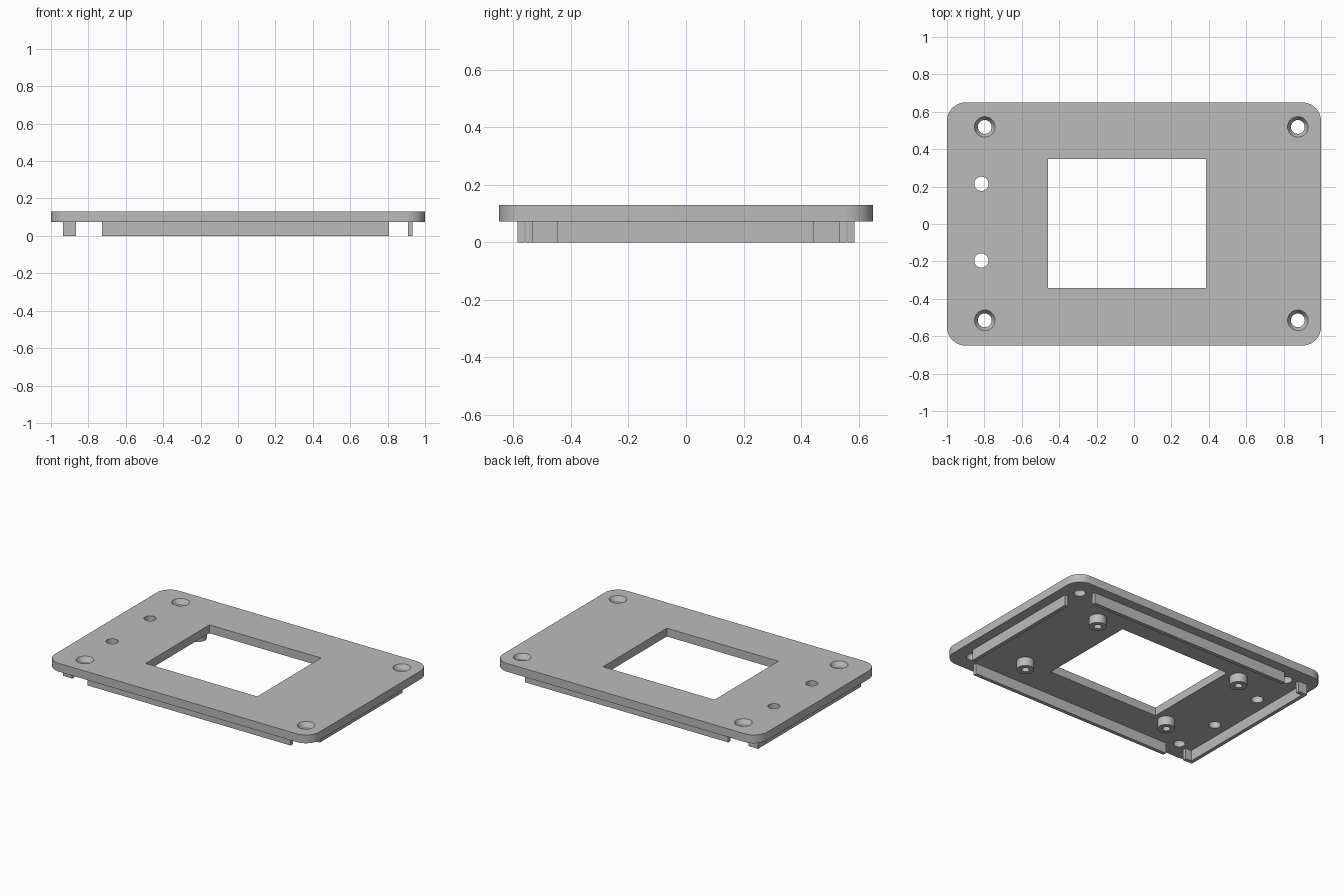
import bpy, bmesh, math
from mathutils import Vector

if "Cube" in bpy.data.objects:
    bpy.data.objects.remove(bpy.data.objects["Cube"], do_unlink=True)

grey = bpy.data.materials.new("plain grey")
grey.use_nodes = True
grey.diffuse_color = (0.5, 0.5, 0.5, 1)
grey.node_tree.nodes["Principled BSDF"].inputs["Base Color"].default_value = (0.5, 0.5, 0.5, 1)

BOTTOM, TOP = 0.073, 0.13   # faces of the plate


def finish(bm, name):
    bmesh.ops.recalc_face_normals(bm, faces=bm.faces)
    mesh = bpy.data.meshes.new(name)
    bm.to_mesh(mesh)
    bm.free()
    mesh.materials.append(grey)
    ob = bpy.data.objects.new(name, mesh)
    bpy.context.collection.objects.link(ob)
    return ob


def prism(name, outline, z0, z1):
    """Extrude a flat outline from z0 up to z1."""
    bm = bmesh.new()
    face = bm.faces.new([bm.verts.new((x, y, z0)) for x, y in outline])
    new = bmesh.ops.extrude_face_region(bm, geom=[face])["geom"]
    bmesh.ops.translate(bm, vec=(0, 0, z1 - z0),
                        verts=[v for v in new if isinstance(v, bmesh.types.BMVert)])
    return finish(bm, name)


def box(name, x0, x1, y0, y1, z0=0, z1=BOTTOM):
    return prism(name, [(x0, y0), (x1, y0), (x1, y1), (x0, y1)], z0, z1)


def lathe(name, profile, x, y, steps=32):
    """Turn a (radius, height) profile around a vertical axis."""
    bm = bmesh.new()
    verts = [bm.verts.new((r, 0, z)) for r, z in profile]
    edges = [bm.edges.new(pair) for pair in zip(verts, verts[1:])]
    bmesh.ops.spin(bm, geom=verts + edges, cent=(0, 0, 0), axis=(0, 0, 1),
                   angle=math.tau, steps=steps)
    bmesh.ops.remove_doubles(bm, verts=bm.verts, dist=1e-4)
    bmesh.ops.translate(bm, verts=bm.verts, vec=(x, y, 0))
    return finish(bm, name)


def cut(target, cutter):
    mod = target.modifiers.new("cut", "BOOLEAN")
    mod.operation, mod.solver, mod.object = "DIFFERENCE", "EXACT", cutter
    bpy.context.view_layer.objects.active = target
    bpy.ops.object.modifier_apply(modifier=mod.name)
    bpy.data.objects.remove(cutter, do_unlink=True)


def smooth(ob):
    bpy.ops.object.select_all(action="DESELECT")
    ob.select_set(True)
    bpy.context.view_layer.objects.active = ob
    bpy.ops.object.shade_smooth_by_angle(angle=math.radians(30))


# Plate with rounded corners
radius, outline = 0.1, []
for i, (sx, sy) in enumerate([(1, 1), (-1, 1), (-1, -1), (1, -1)]):
    for k in range(13):
        a = math.radians(90 * i + 7.5 * k)
        outline.append((sx * (1 - radius) + radius * math.cos(a),
                        sy * (0.65 - radius) + radius * math.sin(a)))
plate = prism("plate", outline, BOTTOM, TOP)

# Window, countersunk corner holes and plain holes
cut(plate, box("window_cutter", -0.46, 0.385, -0.342, 0.348, 0, 0.2))
countersink = [(0, 0.02), (0.037, 0.02), (0.037, 0.1), (0.055, TOP), (0.055, 0.16), (0, 0.16)]
for x in (-0.798, 0.876):
    for y in (-0.515, 0.519):
        cut(plate, lathe("screw_hole_cutter", countersink, x, y))
for y in (-0.195, 0.215):
    cut(plate, lathe("round_hole_cutter",
                     [(0, 0.02), (0.038, 0.02), (0.038, 0.16), (0, 0.16)], -0.816, y))
smooth(plate)

# Locating rails under the plate
box("front_rail", -0.728, 0.808, -0.585, -0.56)
box("back_rail", -0.728, 0.808, 0.56, 0.585)
box("left_rail", 0.908, 0.932, -0.447, 0.445)

# Right rail with a short return at each end
prism("right_rail", [(-0.935, -0.557), (-0.865, -0.557), (-0.865, -0.532), (-0.91, -0.532),
                     (-0.91, 0.532), (-0.865, 0.532), (-0.865, 0.557), (-0.935, 0.557)],
      0, BOTTOM)

# Standoffs with blind screw holes
standoff = [(0.055, BOTTOM), (0.055, 0.013), (0.024, 0.013), (0.024, 0.068), (0, 0.068)]
for x, side in ((-0.55, "right"), (0.59, "left")):
    for y, end in ((-0.345, "front"), (0.352, "back")):
        smooth(lathe(f"{end}_{side}_standoff", standoff, x, y))
